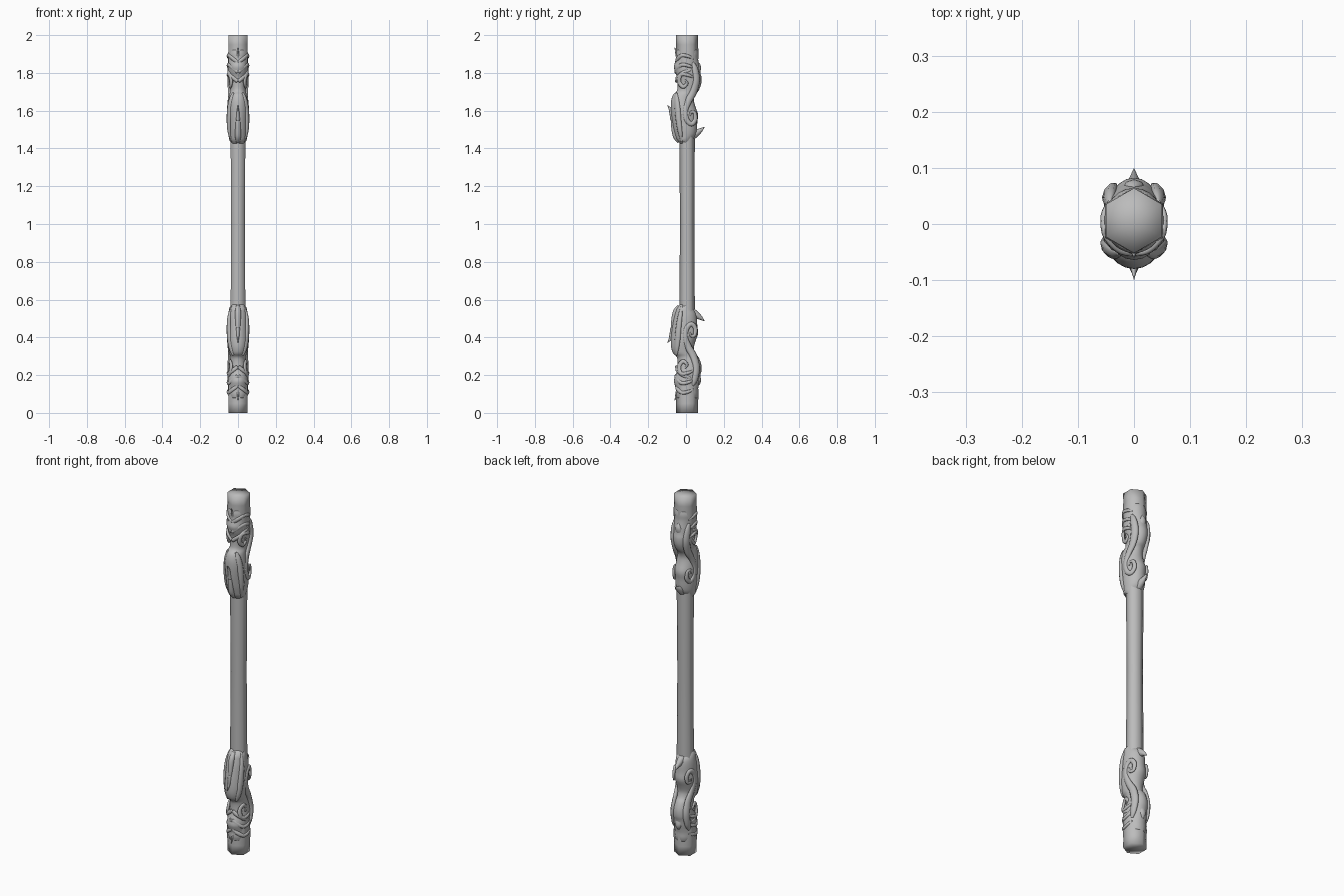
import bpy, bmesh, math
from mathutils import Vector

if "Cube" in bpy.data.objects:
    bpy.data.objects.remove(bpy.data.objects["Cube"])

MID = 1.0      # the staff is mirrored about this height
CY = 0.006     # axis offset in y

metal = bpy.data.materials.new("grey metal")
metal.diffuse_color = (0.5, 0.5, 0.5, 1)
metal.use_nodes = True
metal.node_tree.nodes["Principled BSDF"].inputs["Base Color"].default_value = metal.diffuse_color


def finish(bm, name, mirror_x=False):
    """Smooth-shaded object, mirrored to the lower half (and to the other side)."""
    bmesh.ops.recalc_face_normals(bm, faces=bm.faces)
    for f in bm.faces:
        f.smooth = True
    me = bpy.data.meshes.new(name)
    bm.to_mesh(me)
    bm.free()
    me.materials.append(metal)
    ob = bpy.data.objects.new(name, me)
    ob.location.z = MID
    bpy.context.collection.objects.link(ob)
    mod = ob.modifiers.new("mirror", 'MIRROR')
    mod.use_axis = (mirror_x, False, True)
    mod.merge_threshold = 0.0001
    return ob


def spline(keys, steps):
    """Catmull-Rom through tuples of any length."""
    out = []
    n = len(keys)
    for i in range(n - 1):
        p = [keys[max(0, min(n - 1, i + k))] for k in (-1, 0, 1, 2)]
        for s in range(steps):
            t = s / steps
            out.append(tuple(
                0.5 * (2 * b + (c - a) * t + (2 * a - 5 * b + 4 * c - d) * t * t
                       + (3 * b - a - 3 * c + d) * t ** 3)
                for a, b, c, d in zip(*p)))
    out.append(keys[-1])
    return out


def skin(bm, rings, cap_start, cap_end):
    loops = [[bm.verts.new(p) for p in r] for r in rings]
    n = len(loops[0])
    for a, b in zip(loops, loops[1:]):
        for i in range(n):
            j = (i + 1) % n
            bm.faces.new((a[i], a[j], b[j], b[i]))
    for want, loop in ((cap_start, loops[0]), (cap_end, loops[-1])):
        if want:
            c = bm.verts.new(sum((v.co for v in loop), Vector()) / n)
            for i in range(n):
                bm.faces.new((loop[i], loop[(i + 1) % n], c))


def hex_ring(hx, hy, z):
    """Six sides with corners facing front and back."""
    return [(hx * math.sin(k * math.pi / 3) / 0.866,
             CY + hy * math.cos(k * math.pi / 3), z - MID) for k in range(6)]


def sweep(name, path, mirror_x, steps=6, flat=0.6, sides=8):
    """Flattened tapering tube; path rows are x, y, z, radius."""
    pts = spline(path, steps)
    rings = []
    for i, (x, y, z, r) in enumerate(pts):
        p = Vector((x, y, z))
        a = Vector(pts[max(0, i - 1)][:3])
        b = Vector(pts[min(len(pts) - 1, i + 1)][:3])
        tan = (b - a).normalized()
        out = Vector((1, 0, 0)) if not mirror_x else Vector((x, (y - CY) * 0.5, 0))
        out = (out - tan * out.dot(tan)).normalized()
        side = tan.cross(out)
        r = max(r, 0.0008)
        rings.append([p - Vector((0, 0, MID))
                      + side * r * math.cos(2 * math.pi * k / sides)
                      + out * r * flat * math.sin(2 * math.pi * k / sides)
                      for k in range(sides)])
    bm = bmesh.new()
    skin(bm, rings, True, True)
    return finish(bm, name, mirror_x)


# Plain hexagonal shaft, slightly thinner in the middle
bm = bmesh.new()
skin(bm, [hex_ring(0.036, 0.038, 1.0), hex_ring(0.038, 0.040, 1.3),
          hex_ring(0.040, 0.041, 1.55)], False, False)
finish(bm, "shaft")

# Hexagonal end cap
bm = bmesh.new()
skin(bm, [hex_ring(0.047, 0.055, 1.78), hex_ring(0.052, 0.060, 1.90),
          hex_ring(0.049, 0.058, 1.95), hex_ring(0.050, 0.058, 2.0)], False, True)
finish(bm, "end_cap")

# Carved body: z, half width, front y, back y
BODY = [(1.425, .034, -.030, .028), (1.445, .046, -.048, .034), (1.47, .050, -.058, .052),
        (1.50, .053, -.066, .058), (1.54, .054, -.073, .060), (1.58, .056, -.078, .064),
        (1.62, .055, -.080, .050), (1.655, .050, -.078, .042), (1.685, .045, -.068, .050),
        (1.705, .042, -.048, .066), (1.74, .046, -.044, .080), (1.775, .050, -.047, .082),
        (1.80, .053, -.056, .076), (1.83, .054, -.064, .072), (1.85, .053, -.060, .068),
        (1.875, .053, -.052, .064), (1.90, .053, -.052, .064), (1.92, .048, -.048, .060)]
SIDES = 24
rings = []
for z, hx, y0, y1 in spline(BODY, 3):
    ring = []
    for k in range(SIDES):
        a = 2 * math.pi * k / SIDES
        s, c = math.sin(a), math.cos(a)
        x = hx * math.copysign(abs(s) ** 0.95, s)
        y = (y0 + y1) / 2 + (y1 - y0) / 2 * math.copysign(abs(c) ** 1.1, c)
        ring.append((x, y, z - MID))
    rings.append(ring)
bm = bmesh.new()
skin(bm, rings, True, True)
finish(bm, "carved_body")

# Large S wave that ends in a curl, on both sides
sweep("wave_scroll", [(.044, .035, 1.855, .008), (.044, .048, 1.82, .017),
                      (.042, .056, 1.76, .020), (.040, .040, 1.70, .020),
                      (.044, .012, 1.65, .018), (.050, -.004, 1.60, .015),
                      (.051, .004, 1.55, .014), (.046, .030, 1.530, .013),
                      (.040, .050, 1.553, .012), (.042, .046, 1.588, .010),
                      (.049, .027, 1.592, .007), (.052, .026, 1.572, .004)], True)

# Small curl above the wave
sweep("upper_curl", [(.050, .024, 1.815, .005), (.050, -.005, 1.805, .011),
                     (.042, -.032, 1.785, .012), (.036, -.036, 1.750, .012),
                     (.042, -.015, 1.727, .011), (.046, .005, 1.745, .008),
                     (.048, -.006, 1.763, .004)], True)

# Long side leaf in front of the wave
sweep("side_leaf", [(.026, -.052, 1.695, .006), (.036, -.050, 1.66, .015),
                    (.045, -.045, 1.61, .017), (.049, -.040, 1.55, .016),
                    (.047, -.032, 1.49, .013), (.036, -.022, 1.435, .005)], True)

# Chevron bands under the end cap
for i, z in enumerate((1.775, 1.825, 1.875)):
    sweep("chevron_band_%d" % (i + 1),
          [(.002, -.052 - .004 * (i == 1), z - .02, .010), (.028, -.045, z, .011),
           (.050, -.020, z + .018, .010), (.054, .015, z + .012, .009),
           (.045, .040, z, .004)], True)

# Curved spikes and ridges along the middle
sweep("back_spike", [(0, .030, 1.465, .022), (0, .055, 1.482, .019),
                     (0, .078, 1.497, .011), (0, .098, 1.514, .001)], False, flat=0.9)
sweep("front_spike", [(0, -.062, 1.555, .022), (0, -.074, 1.585, .014),
                      (0, -.084, 1.608, .008), (0, -.098, 1.630, .001)], False)
sweep("front_ridge", [(0, -.035, 1.435, .010), (0, -.055, 1.465, .014),
                      (0, -.066, 1.52, .013), (0, -.070, 1.57, .010)], False, flat=1.1)
sweep("crest_point", [(0, -.040, 1.885, .014), (0, -.050, 1.91, .008),
                      (0, -.060, 1.935, .001)], False)
sweep("back_crest", [(0, .050, 1.79, .020), (0, .064, 1.83, .016),
                     (0, .064, 1.86, .001)], False, flat=1.2)
